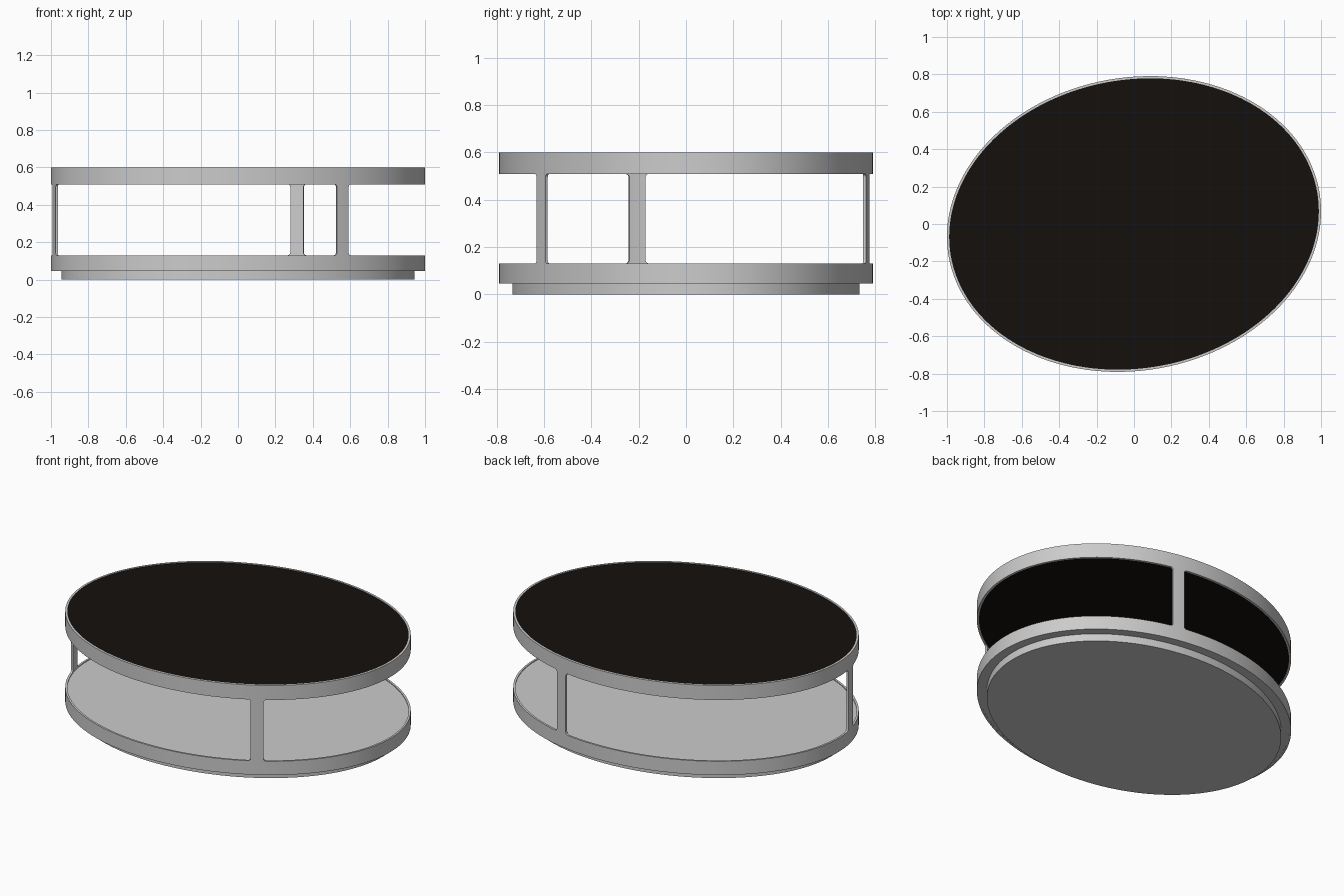
import bpy, bmesh
from math import sin, cos, sqrt, hypot, radians, pi

if "Cube" in bpy.data.objects:
    bpy.data.objects.remove(bpy.data.objects["Cube"])

A, B, TILT = 1.006, 0.783, radians(10)   # tilted ellipse plan
WALL, SEG = 0.012, 192


def plan(u, inset=0.0):
    """Point on the tilted ellipse, moved inward along its normal."""
    n = hypot(B * cos(u), A * sin(u))
    x = A * cos(u) - inset * B * cos(u) / n
    y = B * sin(u) - inset * A * sin(u) / n
    return x * cos(TILT) - y * sin(TILT), x * sin(TILT) + y * cos(TILT)


def finish(name, bm, mat=None):
    bmesh.ops.recalc_face_normals(bm, faces=bm.faces)
    me = bpy.data.meshes.new(name)
    bm.to_mesh(me)
    bm.free()
    ob = bpy.data.objects.new(name, me)
    bpy.context.collection.objects.link(ob)
    if mat:
        me.materials.append(mat)
    bpy.context.view_layer.objects.active = ob
    ob.select_set(True)
    bpy.ops.object.shade_smooth_by_angle(angle=radians(30))
    ob.select_set(False)


def loft(name, profile, closed, mat=None):
    """Sweep (inset, z) points round the ellipse; open profiles get caps."""
    bm = bmesh.new()
    rings = [[bm.verts.new((*plan(2 * pi * i / SEG, d), z)) for i in range(SEG)]
             for d, z in profile]
    pairs = list(zip(rings, rings[1:]))
    if closed:
        pairs.append((rings[-1], rings[0]))
    else:
        bm.faces.new(rings[0])
        bm.faces.new(rings[-1])
    for r, s in pairs:
        for i in range(SEG):
            j = (i + 1) % SEG
            bm.faces.new((r[i], r[j], s[j], s[i]))
    finish(name, bm, mat)


def leg(name, u0, z0=0.13, z1=0.51, half=0.036, r=0.016, cols=6):
    """Curved strip of the wall with filleted ends."""
    speed = hypot(A * sin(u0), B * cos(u0))
    steps = [r * (1 - cos(pi / 2 * k / 6)) for k in range(7)]
    rows = [(z0 + d, d) for d in steps] + [(z1 - d, d) for d in reversed(steps)]
    bm = bmesh.new()
    sides = []
    for inset in (0, WALL):
        grid = []
        for z, d in rows:
            w = half + r - sqrt(max(0, r * r - (r - d) ** 2))
            grid.append([bm.verts.new((*plan(u0 + w * (2 * c / cols - 1) / speed, inset), z))
                         for c in range(cols + 1)])
        for p, q in zip(grid, grid[1:]):
            for c in range(cols):
                bm.faces.new((p[c], p[c + 1], q[c + 1], q[c]))
        sides.append(grid)
    out, inn = sides
    for k in range(len(rows) - 1):
        for c in (0, cols):
            bm.faces.new((out[k][c], out[k + 1][c], inn[k + 1][c], inn[k][c]))
    finish(name, bm)


black = bpy.data.materials.new("black_glass")
black.diffuse_color = (0.007, 0.005, 0.004, 1)
black.use_nodes = True
black.node_tree.nodes["Principled BSDF"].inputs["Base Color"].default_value = black.diffuse_color

# Upper and lower bands of the frame
for name, lo, hi in (("lower_band", 0.045, 0.13), ("upper_band", 0.51, 0.6)):
    loft(name, [(0, lo), (0, hi), (WALL, hi), (WALL, lo)], True)

# Three uprights
for name, deg in (("back_leg", 63.7), ("left_leg", 182.5), ("front_leg", -63.7)):
    leg(name, radians(deg))

# Recessed plinth, lower shelf and black top
loft("plinth", [(0.056, 0), (0.056, 0.05)], False)
loft("lower_shelf", [(WALL, 0.046), (WALL, 0.125)], False)
loft("table_top", [(WALL, 0.514), (WALL, 0.597)], False, black)
